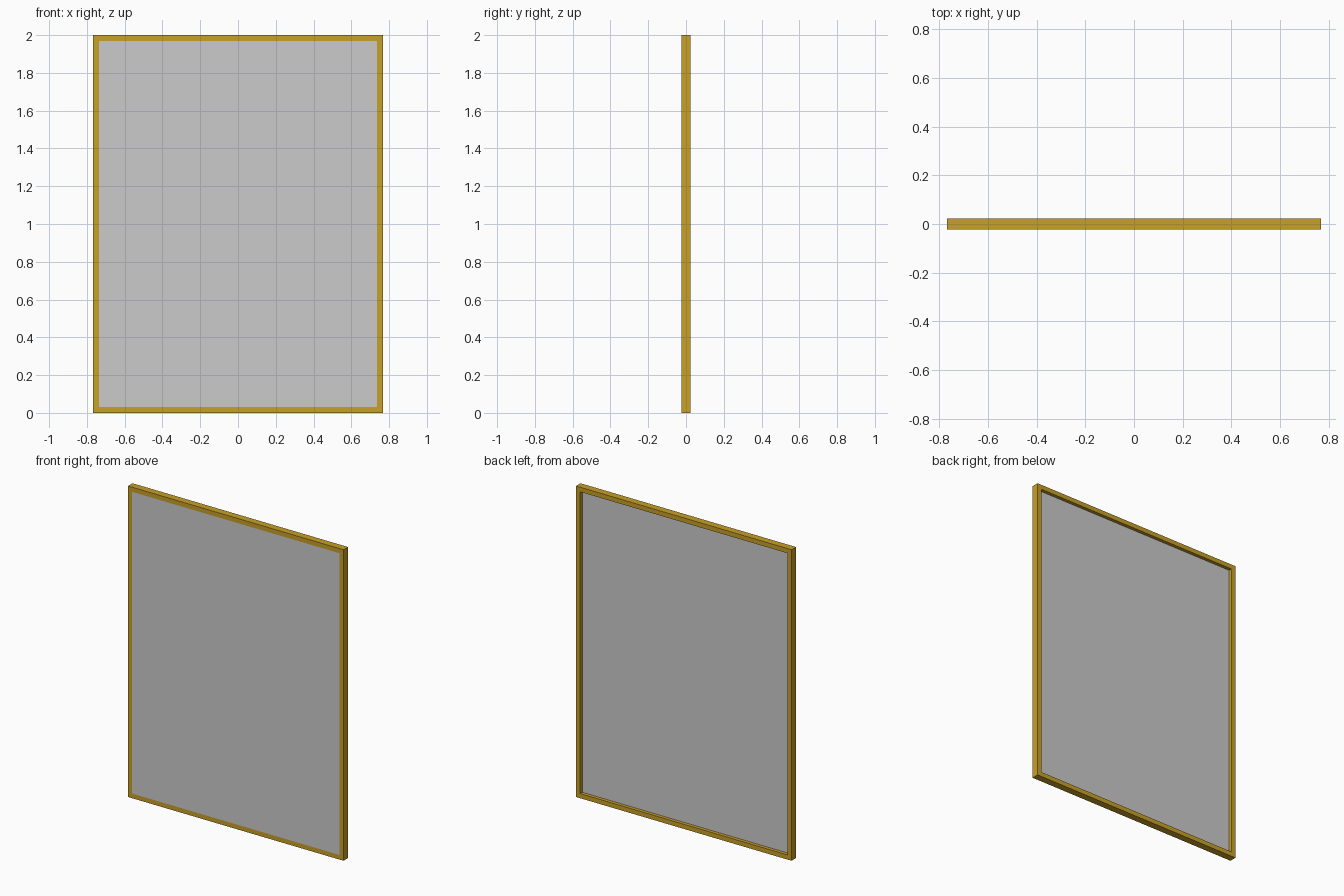
import bpy, bmesh

if "Cube" in bpy.data.objects:
    bpy.data.objects.remove(bpy.data.objects["Cube"])

W, H, D = 0.767, 2.0, 0.023    # half width, height, half depth
B = 0.03                       # border width
BACK = 0.001                   # back face of the panel, recessed in the frame

gold = bpy.data.materials.new("gold")
gold.diffuse_color = (0.58, 0.35, 0.02, 1)
gold.use_nodes = True
gold.node_tree.nodes["Principled BSDF"].inputs["Base Color"].default_value = gold.diffuse_color


def add_object(name, bm, mat=None):
    bmesh.ops.recalc_face_normals(bm, faces=bm.faces)
    mesh = bpy.data.meshes.new(name)
    bm.to_mesh(mesh)
    bm.free()
    obj = bpy.data.objects.new(name, mesh)
    bpy.context.collection.objects.link(obj)
    if mat:
        mesh.materials.append(mat)
    return obj


def rect(bm, inset, y):
    x, lo, hi = W - inset, inset, H - inset
    return [bm.verts.new((a, y, b)) for a, b in ((-x, lo), (x, lo), (x, hi), (-x, hi))]


# Mitred frame: four rectangles joined into a closed ring
bm = bmesh.new()
loops = [rect(bm, 0, -D), rect(bm, 0, D), rect(bm, B, D), rect(bm, B, -D)]
for i in range(4):
    a, b = loops[i], loops[(i + 1) % 4]
    for j in range(4):
        k = (j + 1) % 4
        bm.faces.new((a[j], a[k], b[k], b[j]))
add_object("frame", bm, gold)

# Panel: flush with the front of the frame, recessed at the back
bm = bmesh.new()
front, back = rect(bm, B, -D), rect(bm, B, BACK)
bm.faces.new(front)
bm.faces.new(back)
for j in range(4):
    k = (j + 1) % 4
    bm.faces.new((front[j], front[k], back[k], back[j]))
add_object("panel", bm)
